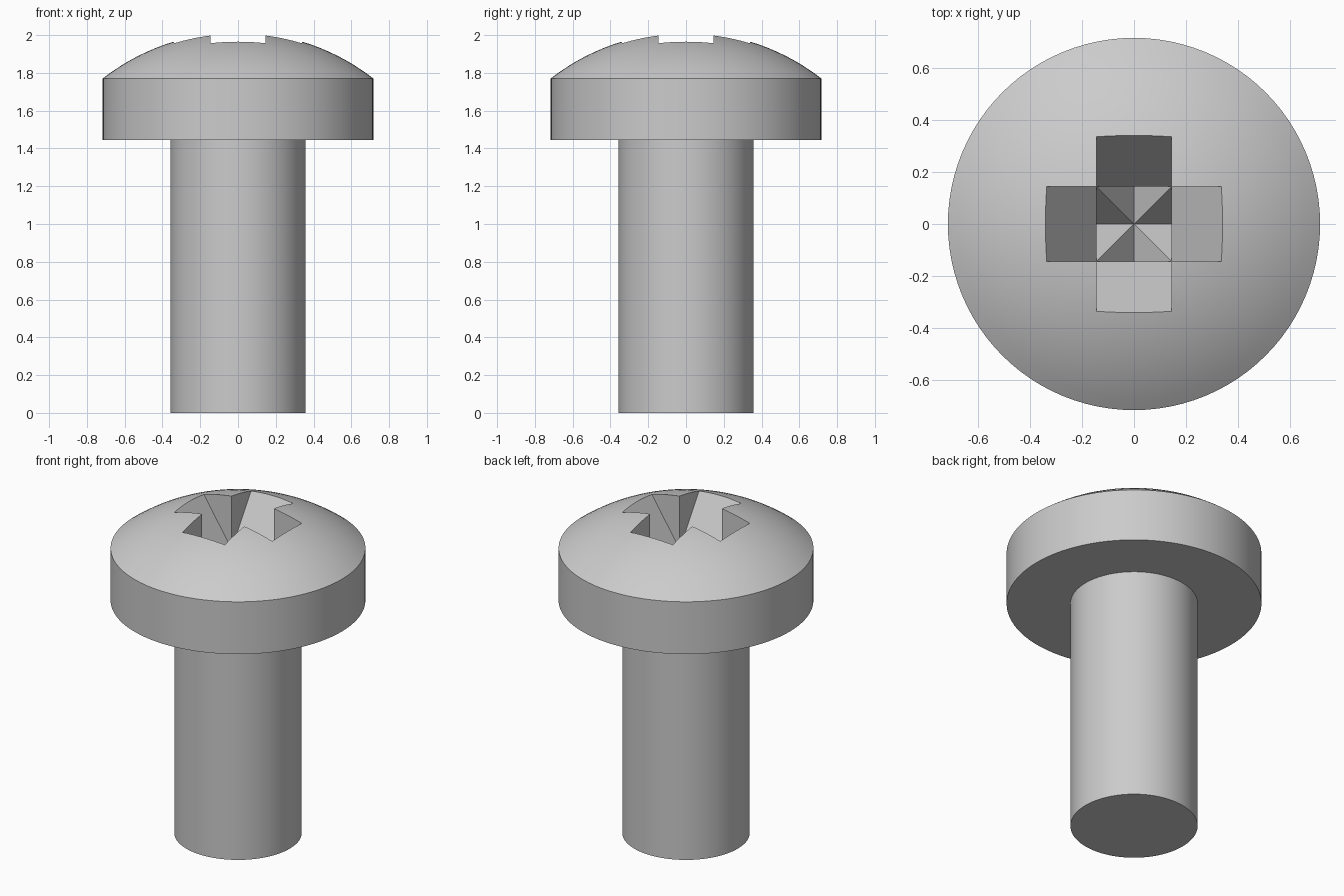
import bpy, bmesh, math
from mathutils import Matrix, Vector

cube = bpy.data.objects.get("Cube")
if cube:
    bpy.data.objects.remove(cube, do_unlink=True)

# Main dimensions
HEAD_R, SHANK_R = 0.717, 0.358
HEAD_BOTTOM, RIM_Z = 1.445, 1.77
DOME_CENTRE, SEGMENTS, RINGS = 0.849, 96, 14
SLOT_HALF_WIDTH, SLOT_HALF_LENGTH = 0.145, 0.342
SLOT_BOTTOM, SLOT_SURFACE, SLOT_TOP = 1.45, 1.966, 2.2

steel = bpy.data.materials.new("steel grey")
steel.use_nodes = True
colour = (0.6, 0.6, 0.6, 1)
steel.diffuse_color = colour
steel.node_tree.nodes["Principled BSDF"].inputs["Base Color"].default_value = colour


def make_object(name, bm):
    bmesh.ops.recalc_face_normals(bm, faces=bm.faces)
    mesh = bpy.data.meshes.new(name)
    bm.to_mesh(mesh)
    bm.free()
    mesh.materials.append(steel)
    obj = bpy.data.objects.new(name, mesh)
    bpy.context.collection.objects.link(obj)
    return obj


def lathe(name, profile):
    bm = bmesh.new()
    verts = [bm.verts.new((r, 0, z)) for r, z in profile]
    edges = [bm.edges.new(pair) for pair in zip(verts, verts[1:])]
    bmesh.ops.spin(bm, geom=verts + edges, cent=(0, 0, 0), axis=(0, 0, 1),
                   angle=math.tau, steps=SEGMENTS, use_duplicate=False)
    bmesh.ops.remove_doubles(bm, verts=bm.verts, dist=1e-5)
    return make_object(name, bm)


def wedge(name, turn):
    # V-shaped prism, point down, turned about the screw axis
    half = SLOT_HALF_LENGTH * (SLOT_TOP - SLOT_BOTTOM) / (SLOT_SURFACE - SLOT_BOTTOM)
    outline = [(0, SLOT_BOTTOM), (half, SLOT_TOP), (-half, SLOT_TOP)]
    bm = bmesh.new()
    face = bm.faces.new([bm.verts.new((x, -SLOT_HALF_WIDTH, z)) for x, z in outline])
    side = bmesh.ops.extrude_face_region(bm, geom=[face])["geom"]
    bmesh.ops.translate(bm, vec=Vector((0, 2 * SLOT_HALF_WIDTH, 0)),
                        verts=[v for v in side if isinstance(v, bmesh.types.BMVert)])
    bmesh.ops.rotate(bm, verts=bm.verts, matrix=Matrix.Rotation(turn, 3, "Z"))
    obj = make_object(name, bm)
    obj.hide_render = True
    return obj


# Shank, cylindrical head and domed top as one turned profile
dome_radius = math.hypot(HEAD_R, RIM_Z - DOME_CENTRE)
rim_angle = math.asin(HEAD_R / dome_radius)
profile = [(0, 0), (SHANK_R, 0), (SHANK_R, HEAD_BOTTOM), (HEAD_R, HEAD_BOTTOM)]
for i in range(RINGS + 1):
    a = rim_angle * (1 - i / RINGS)
    profile.append((dome_radius * math.sin(a), DOME_CENTRE + dome_radius * math.cos(a)))
screw = lathe("screw_body", profile)

# Cross recess cut by two crossing wedges
bpy.ops.object.select_all(action="DESELECT")
screw.select_set(True)
bpy.context.view_layer.objects.active = screw
for name, turn in (("slot_cutter_x", 0), ("slot_cutter_y", math.pi / 2)):
    cutter = wedge(name, turn)
    cut = screw.modifiers.new(name, "BOOLEAN")
    cut.operation, cut.solver, cut.object = "DIFFERENCE", "EXACT", cutter
    bpy.ops.object.modifier_apply(modifier=name)
    bpy.data.objects.remove(cutter, do_unlink=True)

bpy.ops.object.shade_smooth_by_angle(angle=math.radians(25))
